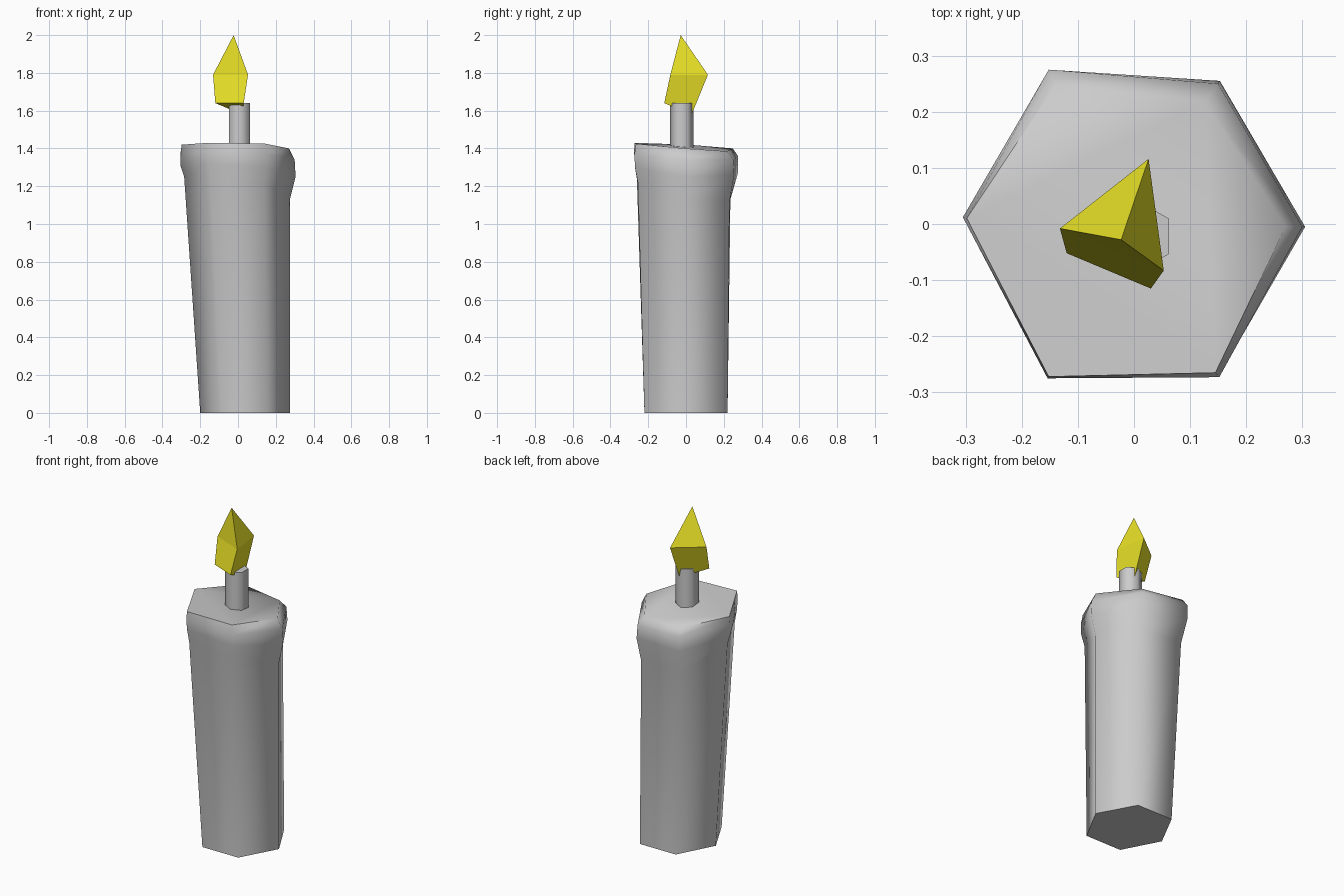
import bpy, math

if "Cube" in bpy.data.objects:
    bpy.data.objects.remove(bpy.data.objects["Cube"])


def loft(name, rings, apex=None, color=None, smooth=True):
    """Skin a stack of equal-sided rings, closed by flat caps or an apex."""
    n = len(rings[0])
    verts = [p for ring in rings for p in ring]
    faces = [list(range(n))[::-1]]
    for r in range(len(rings) - 1):
        for i in range(n):
            a, b = r * n + i, r * n + (i + 1) % n
            faces.append([a, b, b + n, a + n])
    last = (len(rings) - 1) * n
    if apex:
        verts.append(apex)
        faces += [[last + i, last + (i + 1) % n, last + n] for i in range(n)]
    else:
        faces.append([last + i for i in range(n)])
    mesh = bpy.data.meshes.new(name)
    mesh.from_pydata(verts, [], faces)
    obj = bpy.data.objects.new(name, mesh)
    bpy.context.collection.objects.link(obj)
    if color:
        mat = bpy.data.materials.new(name)
        mat.diffuse_color = color
        mat.use_nodes = True
        mat.node_tree.nodes["Principled BSDF"].inputs["Base Color"].default_value = mat.diffuse_color
        mesh.materials.append(mat)
    if smooth:
        bpy.ops.object.select_all(action='DESELECT')
        obj.select_set(True)
        bpy.context.view_layer.objects.active = obj
        bpy.ops.object.shade_smooth_by_angle(angle=math.radians(65))
    return obj


# Candle: leaning six-sided body with a melted, uneven rim
# Ring corners run right, back right, back left, left, front left, front right
base = [(.275, 0, 0), (.155, .22, 0), (-.085, .22, 0),
        (-.20, 0, 0), (-.085, -.22, 0), (.155, -.22, 0)]
neck = [(.275, 0, 1.13), (.14, .23, 1.12), (-.14, .235, 1.13),
        (-.285, .01, 1.25), (-.145, -.26, 1.24), (.14, -.255, 1.22)]
bulge = [(.305, -.005, 1.25), (.153, .255, 1.26), (-.152, .275, 1.27),
         (-.305, .012, 1.31), (-.153, -.27, 1.32), (.152, -.27, 1.30)]
shoulder = [(.30, -.005, 1.34), (.15, .25, 1.34), (-.152, .275, 1.36),
            (-.305, .012, 1.37), (-.154, -.275, 1.38), (.152, -.273, 1.37)]
rim = [(.27, -.005, 1.40), (.127, .218, 1.385), (-.14, .248, 1.40),
       (-.298, .01, 1.42), (-.152, -.272, 1.43), (.145, -.265, 1.425)]
loft("candle", [base, neck, bulge, shoulder, rim])

# Wick: thin six-sided post with its corners on the y axis
loft("wick", [[(.007 + .064 * math.cos(math.radians(30 + 60 * i)),
                -.022 + .063 * math.sin(math.radians(30 + 60 * i)), z)
               for i in range(6)] for z in (1.39, 1.64)])

# Flame: faceted three-sided drop
flame_bottom = [(.03, -.115, 1.64), (.022, .03, 1.58), (-.12, -.052, 1.64)]
flame_middle = [(.053, -.083, 1.79), (.026, .116, 1.79), (-.132, -.008, 1.79)]
loft("flame", [flame_bottom, flame_middle], apex=(-.023, -.028, 2.0),
     color=(.8, .74, .02, 1), smooth=False)
